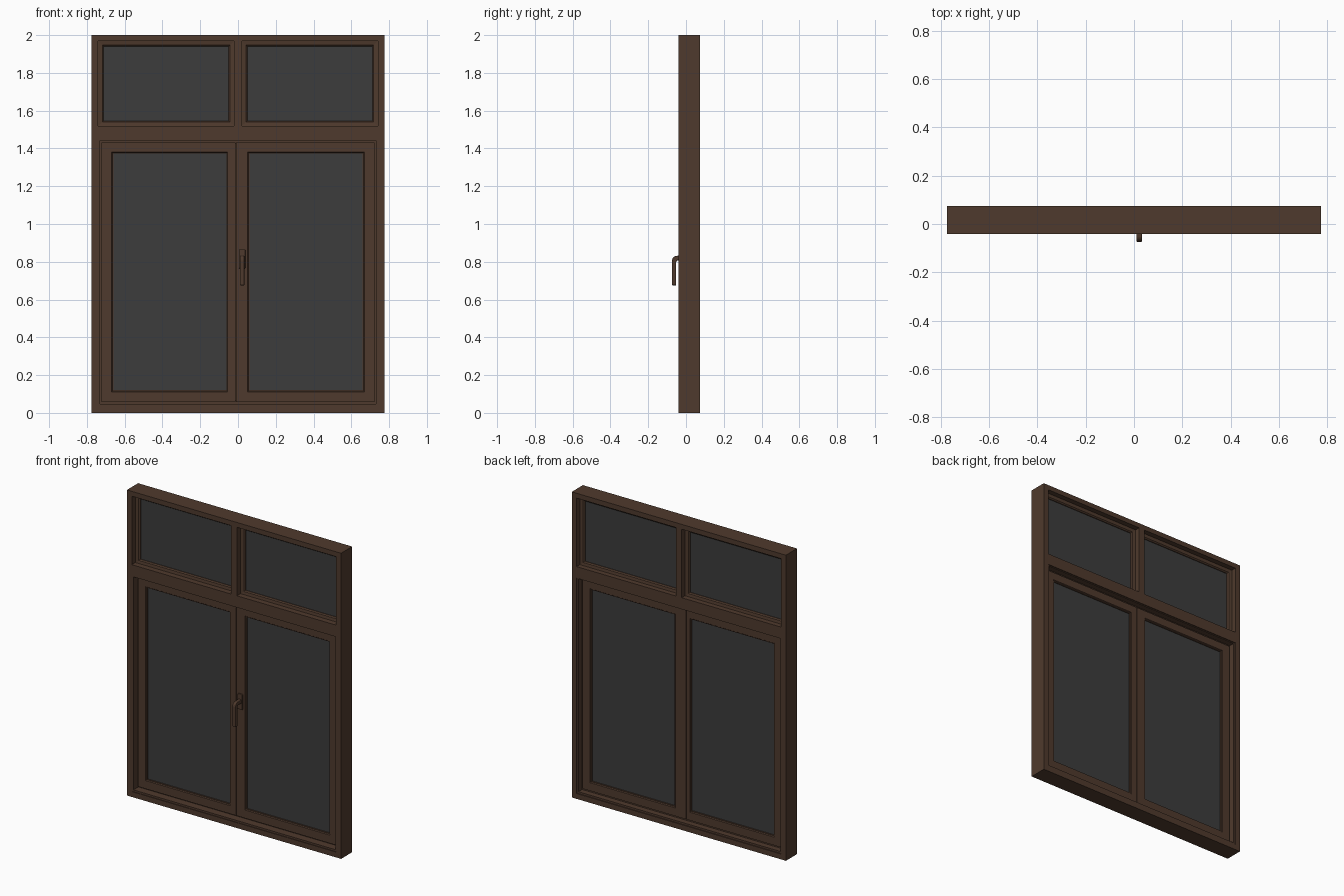
import bpy, bmesh, math

if "Cube" in bpy.data.objects:
    bpy.data.objects.remove(bpy.data.objects["Cube"])

def material(name, rgb):
    m = bpy.data.materials.new(name)
    m.diffuse_color = (*rgb, 1)
    m.use_nodes = True
    m.node_tree.nodes["Principled BSDF"].inputs["Base Color"].default_value = m.diffuse_color
    return m

WOOD = material("brown_wood", (0.078, 0.042, 0.026))
GLASS = material("dark_glass", (0.045, 0.045, 0.045))

def finish(name, bm, mat):
    bmesh.ops.recalc_face_normals(bm, faces=bm.faces)
    me = bpy.data.meshes.new(name)
    bm.to_mesh(me)
    bm.free()
    me.materials.append(mat)
    ob = bpy.data.objects.new(name, me)
    bpy.context.collection.objects.link(ob)
    return ob

def bevel(ob, width, segments):
    mod = ob.modifiers.new("bevel", 'BEVEL')
    mod.width, mod.segments = width, segments

def box(name, x0, x1, y0, y1, z0, z1, mat):
    bm = bmesh.new()
    bmesh.ops.create_cube(bm, size=1)
    for v in bm.verts:
        v.co = ((x0 + x1) / 2 + v.co.x * (x1 - x0),
                (y0 + y1) / 2 + v.co.y * (y1 - y0),
                (z0 + z1) / 2 + v.co.z * (z1 - z0))
    return finish(name, bm, mat)

def ring(name, outer, inner, profile):
    """Mitred rectangular frame; profile is (blend outer to inner, y) points."""
    bm = bmesh.new()
    loops = []
    for t, y in profile:
        x0, x1, z0, z1 = [a + (b - a) * t for a, b in zip(outer, inner)]
        loops.append([bm.verts.new((x, y, z)) for x, z in
                      ((x0, z0), (x1, z0), (x1, z1), (x0, z1))])
    for i, a in enumerate(loops):
        b = loops[(i + 1) % len(loops)]
        for k in range(4):
            n = (k + 1) % 4
            bm.faces.new((a[k], a[n], b[n], b[k]))
    return finish(name, bm, WOOD)

def square(y0, y1):
    return [(0, y0), (1, y0), (1, y1), (0, y1)]

F, B = -0.041, 0.074  # front and back planes

# Fixed frame with transom and upper mullion
ring("outer_frame", (-0.775, 0.775, 0, 2), (-0.74, 0.74, 0.035, 1.968), square(F, B))
box("transom", -0.74, 0.74, F, B, 1.446, 1.52, WOOD)
box("upper_mullion", -0.021, 0.021, F, B, 1.52, 1.968, WOOD)

# Stepped lining and closing stop around the casement opening
ring("casement_lining", (-0.745, 0.745, 0.03, 1.455), (-0.731, 0.731, 0.047, 1.441),
     [(0, F + 0.004), (1, F + 0.004), (1, B - 0.006), (0, B - 0.006)])
ring("casement_stop", (-0.735, 0.735, 0.043, 1.445), (-0.715, 0.715, 0.065, 1.425),
     square(0.014, 0.03))

# Upper fixed panes with glazing beads
for side, x0, x1 in (("left", -0.74, -0.021), ("right", 0.021, 0.74)):
    ring(side + "_glazing_bead", (x0, x1, 1.52, 1.968),
         (x0 + 0.029, x1 - 0.029, 1.545, 1.94),
         [(0, -0.004), (0.75, -0.001), (1, 0.006), (1, 0.03), (0.75, 0.037), (0, 0.04)])
    box(side + "_upper_glass", x0 + 0.02, x1 - 0.02, 0.011, 0.025, 1.535, 1.95, GLASS)

# Opening sashes with glass
for side, x0, x1, gx0, gx1 in (("left", -0.723, -0.013, -0.66, -0.061),
                               ("right", -0.011, 0.723, 0.061, 0.66)):
    ring(side + "_sash", (x0, x1, 0.058, 1.431), (gx0, gx1, 0.12, 1.373),
         [(0, -0.002), (0.86, -0.002), (0.93, 0.004), (1, 0.004),
          (1, 0.032), (0.93, 0.032), (0.86, 0.038), (0, 0.038)])
    box(side + "_sash_glass", gx0 - 0.01, gx1 + 0.01, 0.011, 0.025, 0.11, 1.383, GLASS)

# Meeting strip covering the joint at the back
box("meeting_strip", -0.03, 0.012, 0.036, 0.041, 0.062, 1.427, WOOD)

# Handle plate and bent lever
HX = 0.022
bevel(box("handle_plate", HX - 0.017, HX + 0.017, -0.012, 0.0, 0.765, 0.865, WOOD), 0.003, 2)
outline = [(-0.005, 0.832), (-0.045, 0.832)]
outline += [(-0.049 - 0.025 * math.sin(a), 0.807 + 0.025 * math.cos(a))
            for a in (math.radians(d) for d in (15, 40, 65, 90))]
outline += [(-0.074, 0.675), (-0.052, 0.675), (-0.052, 0.80), (-0.044, 0.808), (-0.005, 0.808)]
bm = bmesh.new()
face = bm.faces.new([bm.verts.new((HX - 0.012, y, z)) for y, z in outline])
ext = bmesh.ops.extrude_face_region(bm, geom=[face])
for v in ext["geom"]:
    if isinstance(v, bmesh.types.BMVert):
        v.co.x += 0.024
bevel(finish("handle_lever", bm, WOOD), 0.004, 2)
